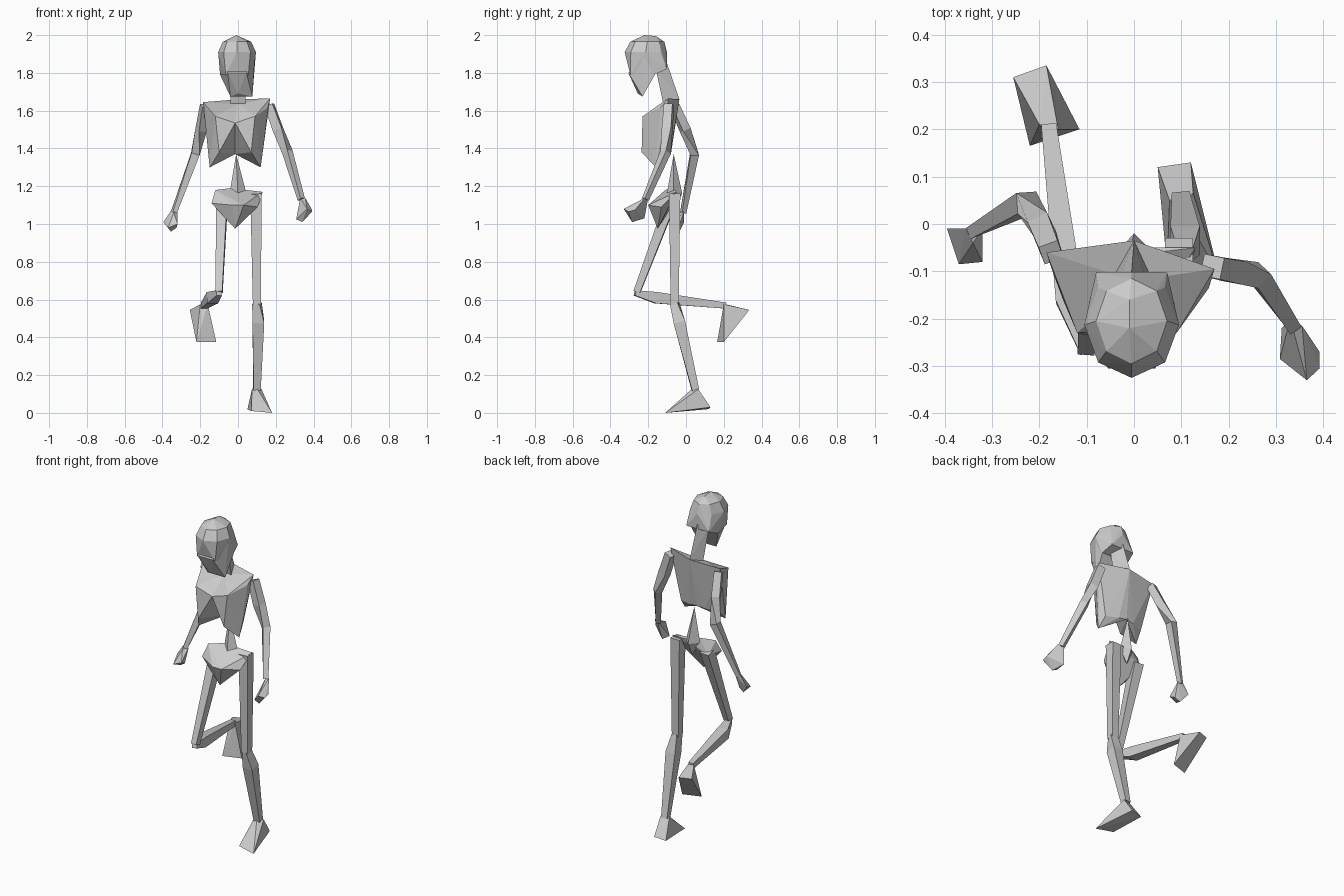
import bpy, bmesh, math
from mathutils import Vector


def finish(name, bm):
    bmesh.ops.recalc_face_normals(bm, faces=bm.faces)
    mesh = bpy.data.meshes.new(name)
    bm.to_mesh(mesh)
    bm.free()
    bpy.context.collection.objects.link(bpy.data.objects.new(name, mesh))


def hull(name, points):
    """Faceted solid wrapped around a few corner points."""
    bm = bmesh.new()
    for p in points:
        bm.verts.new(p)
    res = bmesh.ops.convex_hull(bm, input=bm.verts)
    loose = [g for g in res["geom_interior"] if isinstance(g, bmesh.types.BMVert)]
    bmesh.ops.delete(bm, geom=loose, context="VERTS")
    finish(name, bm)


def limb(name, stations, sides=4):
    """Faceted tube through (x, y, z, radius) stations."""
    bm = bmesh.new()
    pts = [Vector(s[:3]) for s in stations]
    rings = []
    for i, s in enumerate(stations):
        along = pts[min(i + 1, len(pts) - 1)] - pts[max(i - 1, 0)]
        q = along.to_track_quat("Z", "Y")
        ring = []
        for k in range(sides):
            a = math.tau * (k + 0.5) / sides
            ring.append(bm.verts.new(pts[i] + q @ Vector((math.cos(a), math.sin(a), 0)) * s[3] * 1.25))
        rings.append(ring)
    for a, b in zip(rings, rings[1:]):
        for k in range(sides):
            j = (k + 1) % sides
            bm.faces.new((a[k], a[j], b[j], b[k]))
    bm.faces.new(rings[0])
    bm.faces.new(rings[-1])
    finish(name, bm)


def oval(cx, cy, z, rx, ry, n=8):
    return [(cx + rx * math.sin(math.tau * k / n), cy + ry * math.cos(math.tau * k / n), z)
            for k in range(n)]


def pair(x, y, z, cx=-0.005):
    return [(cx - x, y, z), (cx + x, y, z)]


# Head: domed skull and tapering jaw
hull("skull", [(-0.01, -0.22, 2.0), (-0.01, -0.16, 1.995)]
     + oval(-0.005, -0.205, 1.965, 0.075, 0.09)
     + oval(-0.005, -0.213, 1.91, 0.1, 0.112)
     + pair(0.075, -0.102, 1.82) + pair(0.09, -0.17, 1.79) + pair(0.06, -0.295, 1.79))
hull("jaw", pair(0.095, -0.22, 1.9) + pair(0.09, -0.165, 1.79) + pair(0.05, -0.305, 1.8)
     + pair(0.058, -0.23, 1.675, 0.018) + [(0.0, -0.255, 1.69)])

# Neck: three-sided, leaning forward
hull("neck", [(0, -0.035, 1.66), (0.04, -0.12, 1.635), (-0.04, -0.105, 1.635),
              (-0.005, -0.1, 1.85), (0.035, -0.16, 1.82), (-0.045, -0.155, 1.82)])

# Rib cage: two halves leaving an arch beneath the breastbone
shoulders = {-1: (-0.185, -0.06, 1.645), 1: (0.17, -0.095, 1.665)}
for s, side in ((-1, "right"), (1, "left")):
    sx, sy, sz = shoulders[s]
    c = -0.015
    hull(side + "_ribs", [
        (0, -0.035, 1.66), (0, -0.12, 1.635), (sx, sy, sz), (sx * 0.93, sy - 0.04, sz - 0.05),
        (c, -0.225, 1.535), (c + s * 0.105, -0.23, 1.57), (c + s * 0.085, -0.235, 1.38),
        (c + s * 0.135, -0.16, 1.3), (c + s * 0.125, -0.11, 1.36),
        (c + s * 0.05, -0.085, 1.365), (c, -0.08, 1.37)])

# Waist spike and pelvis
hull("waist", [(-0.01, -0.065, 1.37), (-0.045, -0.07, 1.16), (0.045, -0.065, 1.16),
               (0, -0.105, 1.14), (0, -0.02, 1.16), (0, -0.06, 1.08)])
hull("pelvis", [(-0.12, -0.11, 1.18), (-0.04, -0.07, 1.19), (-0.14, -0.14, 1.11),
                (-0.03, -0.2, 1.1), (0.03, -0.2, 1.1), (-0.015, -0.15, 0.975),
                (0.105, -0.13, 1.09), (0.13, -0.05, 1.17), (0.04, -0.05, 1.17),
                (-0.1, -0.07, 1.1)])

# Standing leg
limb("left_thigh", [(0.095, -0.06, 1.16, 0.034), (0.1, -0.06, 0.57, 0.024)])
limb("left_shin", [(0.1, -0.06, 0.58, 0.023), (0.108, -0.035, 0.48, 0.035),
                   (0.1, 0.05, 0.12, 0.021)])
hull("left_foot", [(0.075, 0.05, 0.13), (0.125, 0.065, 0.125), (0.1, 0.035, 0.13),
                   (0.05, 0.12, 0.02), (0.12, 0.13, 0.03),
                   (0.07, -0.09, 0.01), (0.18, -0.11, 0.0)])

# Raised leg, shin folded backward
limb("right_thigh", [(-0.085, -0.08, 1.12, 0.033), (-0.1, -0.26, 0.64, 0.02)])
limb("right_shin", [(-0.1, -0.27, 0.635, 0.016), (-0.135, -0.16, 0.61, 0.034),
                    (-0.18, 0.21, 0.568, 0.018)])
hull("right_foot", [(-0.2, 0.21, 0.575), (-0.16, 0.2, 0.575), (-0.18, 0.2, 0.55),
                    (-0.255, 0.31, 0.545), (-0.185, 0.335, 0.545),
                    (-0.22, 0.165, 0.375), (-0.115, 0.2, 0.375)])

# Arms and fists
limb("right_arm", [(-0.175, -0.06, 1.625, 0.024), (-0.195, -0.005, 1.5, 0.026),
                   (-0.226, 0.045, 1.37, 0.025), (-0.34, -0.015, 1.06, 0.014)])
hull("right_hand", [(-0.355, -0.01, 1.07), (-0.32, -0.01, 1.065), (-0.34, -0.04, 1.06),
                    (-0.395, -0.01, 1.01), (-0.37, -0.085, 0.98), (-0.32, -0.08, 1.0),
                    (-0.355, -0.035, 0.96), (-0.325, -0.04, 0.98)])
limb("left_arm", [(0.165, -0.09, 1.63, 0.026), (0.212, -0.1, 1.5, 0.028),
                  (0.262, -0.108, 1.38, 0.023), (0.335, -0.215, 1.13, 0.016)])
hull("left_hand", [(0.33, -0.2, 1.14), (0.355, -0.215, 1.14), (0.392, -0.27, 1.075),
                   (0.392, -0.305, 1.065), (0.365, -0.33, 1.08), (0.34, -0.285, 1.01),
                   (0.308, -0.285, 1.025), (0.312, -0.22, 1.03)])
